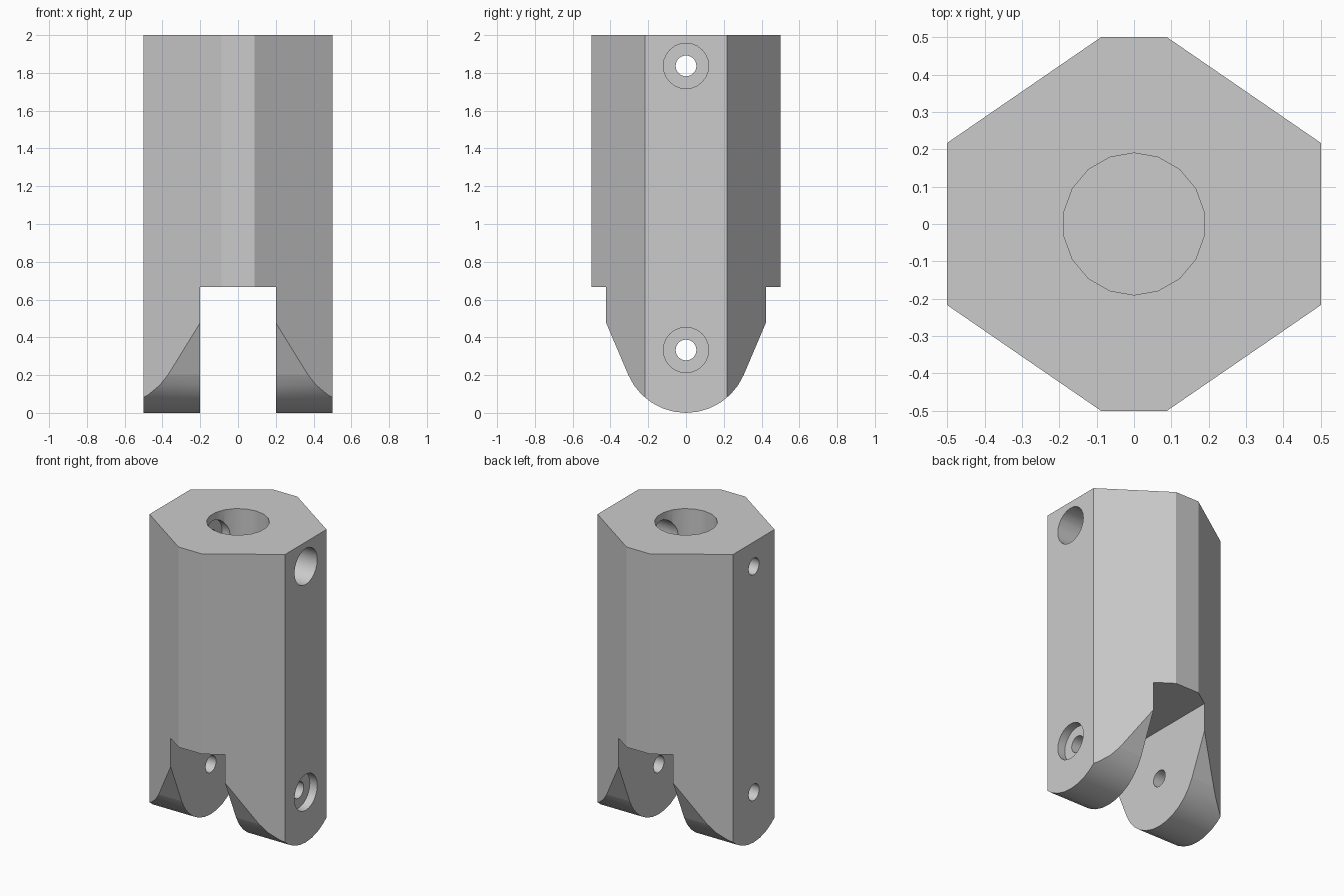
import bpy, bmesh, math
from mathutils import Matrix

if "Cube" in bpy.data.objects:
    bpy.data.objects.remove(bpy.data.objects["Cube"], do_unlink=True)


def finish(bm, name):
    bmesh.ops.recalc_face_normals(bm, faces=bm.faces[:])
    mesh = bpy.data.meshes.new(name)
    bm.to_mesh(mesh)
    bm.free()
    obj = bpy.data.objects.new(name, mesh)
    bpy.context.collection.objects.link(obj)
    return obj


def prism(name, points, offset):
    """Extrude a closed outline of 3D points along an offset vector."""
    bm = bmesh.new()
    face = bm.faces.new([bm.verts.new(p) for p in points])
    res = bmesh.ops.extrude_face_region(bm, geom=[face])
    verts = [g for g in res["geom"] if isinstance(g, bmesh.types.BMVert)]
    bmesh.ops.translate(bm, verts=verts, vec=offset)
    return finish(bm, name)


def cylinder(name, radius, sides, start, length, axis, z=0.0):
    """Round cutter along z or x, starting at the given coordinate."""
    bm = bmesh.new()
    middle = start + length / 2
    if axis == "x":
        mat = Matrix.Translation((middle, 0, z)) @ Matrix.Rotation(math.pi / 2, 4, "Y")
    else:
        mat = Matrix.Translation((0, 0, middle))
    bmesh.ops.create_cone(bm, cap_ends=True, segments=sides, radius1=radius,
                          radius2=radius, depth=length, matrix=mat)
    return finish(bm, name)


def cut(target, tool, operation="DIFFERENCE"):
    mod = target.modifiers.new(tool.name, "BOOLEAN")
    mod.object, mod.operation, mod.solver = tool, operation, "EXACT"
    bpy.context.view_layer.objects.active = target
    bpy.ops.object.modifier_apply(modifier=mod.name)
    bpy.data.objects.remove(tool, do_unlink=True)


# Eight-sided column
A, B = 0.217, 0.088
outline = [(0.5, -A), (0.5, A), (B, 0.5), (-B, 0.5),
           (-0.5, A), (-0.5, -A), (-B, -0.5), (B, -0.5)]
body = prism("clevis_body", [(x, y, 0) for x, y in outline], (0, 0, 2))

# Rounded and tapered ends of the two prongs
R, SWEEP, STEPS = 0.333, math.radians(67), 12
arc = []
for i in range(STEPS + 1):
    t = -SWEEP + 2 * SWEEP * i / STEPS
    arc.append((R * math.sin(t), R - R * math.cos(t)))
y_end, z_end = arc[-1]
z_out = z_end + (0.6 - y_end) * math.tan(SWEEP)
side = [(-0.6, 2.1), (-0.6, z_out)] + arc + [(0.6, z_out), (0.6, 2.1)]
cut(body, prism("side_profile", [(-0.7, y, z) for y, z in side], (1.4, 0, 0)), "INTERSECT")

# Slot between the prongs
slot = [(-0.2, -0.2), (0.2, -0.2), (0.2, 0.667), (-0.2, 0.667)]
cut(body, prism("slot", [(x, -0.7, z) for x, z in slot], (0, 1.4, 0)))

# Blind shaft bore, cross holes and their counterbores
cut(body, cylinder("bore", 0.19, 18, 1.4, 0.8, "z"))
for z, floor in ((0.333, 0.445), (1.837, -0.2)):
    cut(body, cylinder("counterbore", 0.12, 24, floor, 0.7 - floor, "x", z))
    cut(body, cylinder("cross_hole", 0.055, 24, -0.7, 1.4, "x", z))

# Smooth curved walls, flat ramps
bpy.ops.object.select_all(action="DESELECT")
body.select_set(True)
bpy.context.view_layer.objects.active = body
bpy.ops.object.shade_smooth_by_angle(angle=math.radians(30))
for p in body.data.polygons:
    if abs(p.normal.x) < 0.01 and -0.44 < p.normal.z < -0.3 and p.area > 0.012:
        p.use_smooth = False

# Single grey finish
grey = bpy.data.materials.new("plain_grey")
grey.use_nodes = True
color = (0.6, 0.6, 0.6, 1)
grey.diffuse_color = color
grey.node_tree.nodes["Principled BSDF"].inputs["Base Color"].default_value = color
body.data.materials.clear()
body.data.materials.append(grey)
